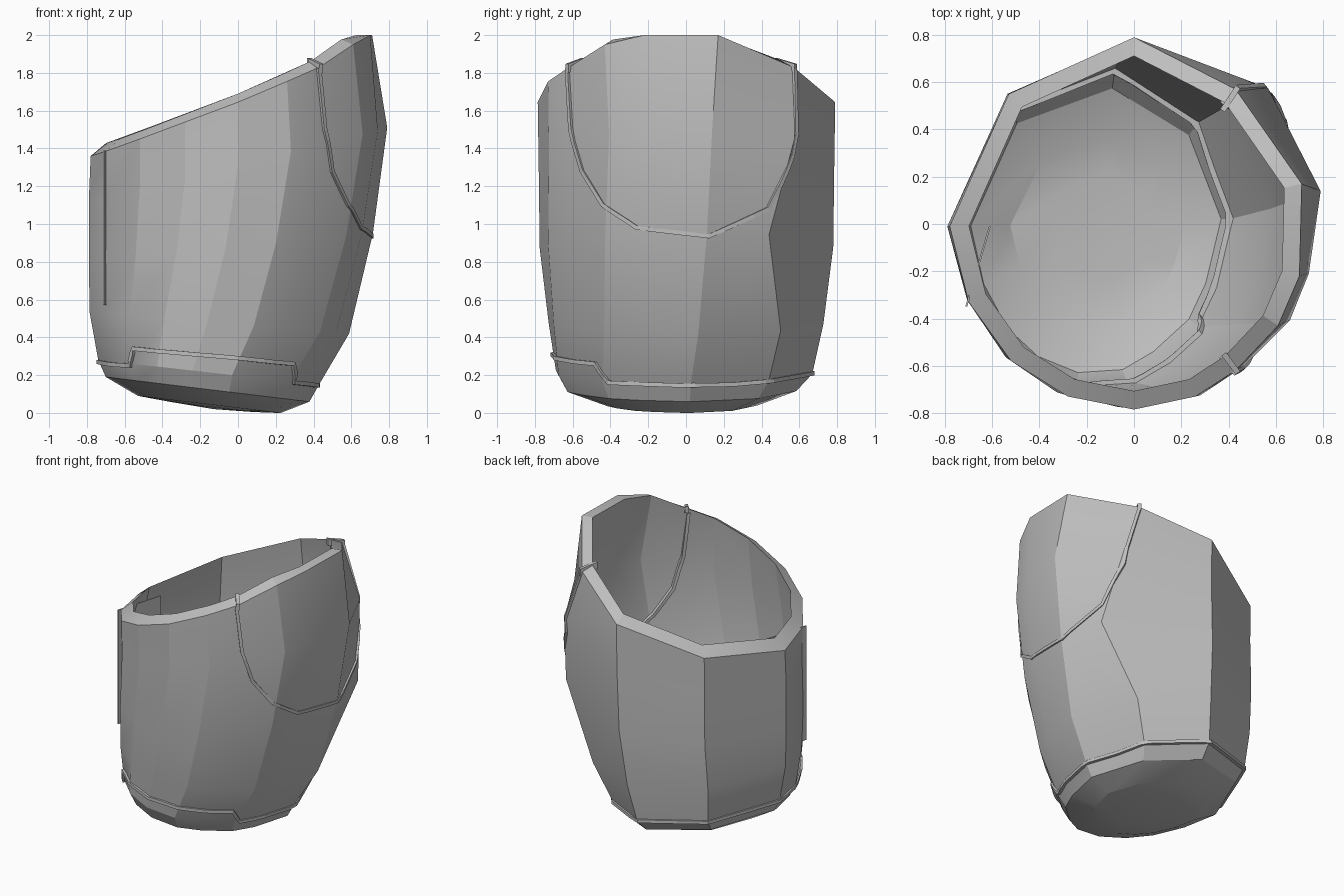
import bpy, bmesh
from math import pi, radians
from mathutils import Matrix, Vector
from mathutils.bvhtree import BVHTree

cube = bpy.data.objects.get("Cube")
if cube:
    bpy.data.objects.remove(cube)

grey = bpy.data.materials.new("plain grey")
grey.use_nodes = True
grey.diffuse_color = (0.52, 0.52, 0.52, 1)
grey.node_tree.nodes["Principled BSDF"].inputs["Base Color"].default_value = (0.52, 0.52, 0.52, 1)


def add_object(name, bm, angle=None):
    bmesh.ops.recalc_face_normals(bm, faces=bm.faces[:])
    mesh = bpy.data.meshes.new(name)
    bm.to_mesh(mesh)
    bm.free()
    mesh.materials.append(grey)
    obj = bpy.data.objects.new(name, mesh)
    bpy.context.collection.objects.link(obj)
    if angle:
        bpy.ops.object.select_all(action='DESELECT')
        bpy.context.view_layer.objects.active = obj
        obj.select_set(True)
        bpy.ops.object.shade_smooth_by_angle(angle=angle)
    return obj


def bridge(bm, a, b):
    n = len(a)
    for i in range(n):
        j = (i + 1) % n
        bm.faces.new((a[i], a[j], b[j], b[i]))


# Widest outline of the cup, and its slanted rim
outline = [(-.79, -.01), (-.53, .55), (0, .79), (.52, .59), (.79, .14), (.74, -.21),
           (.66, -.41), (.46, -.61), (.28, -.73), (0, -.785), (-.28, -.73),
           (-.52, -.58), (-.70, -.33)]
rim = [(-.78, -.01, 1.36), (-.53, .55, 1.45), (0, .79, 1.645), (.43, .57, 1.83),
       (.71, .17, 2), (.70, -.22, 2), (.61, -.43, 1.95), (.43, -.62, 1.83),
       (.26, -.73, 1.755), (0, -.785, 1.645), (-.28, -.73, 1.54),
       (-.52, -.58, 1.45), (-.70, -.33, 1.385)]
# Each level: left x, left z, right x, right z, front depth, back depth, twist
levels = [(-.79, 1.12, .79, 1.51, .785, .785, 0), (-.79, .80, .71, .95, .78, .78, 2),
          (-.785, .53, .58, .42, .735, .73, 5), (-.74, .28, .42, .15, .70, .675, 8),
          (-.70, .19, .37, .06, .65, .59, 8), (-.53, .09, .22, 0, .43, .38, 8),
          (-.34, .055, .08, .005, .25, .22, 8)]
insets = (.025, .015, .012, .012, .012, .012, .012)
# The back edge of the side panel swings round at the upper two levels: twist, scale
panel_bend = {0: (3, 1.03), 1: (15, 1.08)}


def ring(bm, index, inset):
    xl, zl, xr, zr, front, back, twist = levels[index]
    mid, half = (xl + xr) / 2, (xr - xl) / 2
    k = 1 - inset / .7
    verts = []
    for column, p in enumerate(outline):
        angle = twist * min(1, (p[0] + .79) / .6)
        swing, grow = panel_bend.get(index, (0, 1)) if column == 3 else (0, 1)
        u, v = Matrix.Rotation(-radians(angle + swing), 2) @ Vector(p) * grow / .79
        z = (zl + zr) / 2 + (zr - zl) / 2 * u
        y = v * (back if v > 0 else front)
        verts.append(bm.verts.new((mid + half * u * k, y * k, z + inset * .4)))
    return verts


# Cup: thin wall with a broad rim
bm = bmesh.new()
outer = [[bm.verts.new(p) for p in rim]] + [ring(bm, i, 0) for i in range(len(levels))]
lip = [bm.verts.new((x * .895, y * .9, min(2, z + .045 - .03 * x))) for x, y, z in rim]
inner = [lip] + [ring(bm, i, d) for i, d in enumerate(insets)]
bridge(bm, outer[0], lip)
for shell, z in ((outer, .02), (inner, .03)):
    for a, b in zip(shell, shell[1:]):
        bridge(bm, a, b)
    centre = bm.verts.new((-.13, 0, z))
    last = shell[-1]
    for i in range(len(last)):
        bm.faces.new((last[i], last[(i + 1) % len(last)], centre))
bmesh.ops.recalc_face_normals(bm, faces=bm.faces[:])

# Outer surface used to lay the trims on
skin = bmesh.new()
copies = [[skin.verts.new(v.co) for v in loop] for loop in outer]
for a, b in zip(copies, copies[1:]):
    bridge(skin, a, b)
surface = BVHTree.FromBMesh(skin)
skin.free()
add_object("cup_body", bm, angle=pi / 9)


def trim(name, points, closed, out, into, half_width=.011):
    """Strip through the wall; out and into give depth at the base and at the rim."""
    pts = [Vector(p) for p in points]
    n = len(pts)
    path = []
    for i in range(n if closed else n - 1):
        path += [pts[i].lerp(pts[(i + 1) % n], s / 4) for s in range(4)]
    if not closed:
        path.append(pts[-1])
    spots = []
    for p in path:
        # Look along the outward direction so that the height is kept
        normal = Vector((p.x + .1, p.y, 0)).normalized()
        hit = surface.ray_cast(Vector((-.1, 0, p.z)), normal)[0]
        spots.append((hit or surface.find_nearest(p)[0], normal))
    bm = bmesh.new()
    loops, m = [], len(spots)
    for i, (co, normal) in enumerate(spots):
        nxt = spots[(i + 1) % m if closed else min(i + 1, m - 1)][0]
        prv = spots[(i - 1) % m if closed else max(i - 1, 0)][0]
        side = (nxt - prv).cross(normal).normalized() * half_width
        t = min(1, max(0, co.z - .93) / .75)
        far = out[0] + (out[1] - out[0]) * t
        near = into[0] + (into[1] - into[0]) * t
        loops.append([bm.verts.new(co + normal * d + side * s)
                      for d, s in ((far, 1), (far, -1), (-near, -1), (-near, 1))])
    for a, b in zip(loops, loops[1:] + (loops[:1] if closed else [])):
        bridge(bm, a, b)
    if not closed:
        bm.faces.new(loops[0])
        bm.faces.new(loops[-1])
    return add_object(name, bm)


# Curved seam around the tall side panel
trim("side_panel_trim",
     [(.42, -.62, 1.83), (.45, -.60, 1.5), (.52, -.57, 1.28), (.60, -.45, 1.1),
      (.68, -.27, .98), (.71, .12, .935), (.66, .45, 1.08), (.58, .58, 1.36),
      (.43, .57, 1.82)], False, out=(.009, .014), into=(.03, .085))

# Stepped seam around the base
trim("base_trim",
     [(-.54, -.50, .34), (-.28, -.65, .315), (0, -.70, .29), (.20, -.62, .27),
      (.31, -.50, .26), (.34, -.45, .16), (.41, -.02, .145), (.36, .25, .15),
      (.27, .47, .17), (-.09, .66, .21), (-.50, .47, .25), (-.74, 0, .27),
      (-.66, -.33, .255), (-.58, -.49, .25)], True, out=(.016, .016), into=(.03, .03))

# Clips where the panel seam wraps over the rim
for name, a, b in (("front_rim_clip", (.44, -.63, 1.84), (.38, -.55, 1.87)),
                   ("back_rim_clip", (.44, .58, 1.84), (.375, .48, 1.87))):
    a, b = Vector(a), Vector(b)
    side = (b - a).cross(Vector((0, 0, 1))).normalized() * .012
    bm = bmesh.new()
    loops = [[bm.verts.new(p + side * s + Vector((0, 0, h)))
              for s, h in ((1, .008), (-1, .008), (-1, -.04), (1, -.04))] for p in (a, b)]
    bridge(bm, *loops)
    for loop in loops:
        bm.faces.new(loop)
    add_object(name, bm)

# Thin upright fin through the low side
bm = bmesh.new()
ends = [[bm.verts.new((x + dx, y, z)) for dx, z in
         ((-.004, .57), (.004, .57), (.004, 1.39), (-.004, 1.39))]
        for x, y in ((-.71, -.35), (-.61, -.01))]
bridge(bm, *ends)
for end in ends:
    bm.faces.new(end)
add_object("side_fin", bm)
